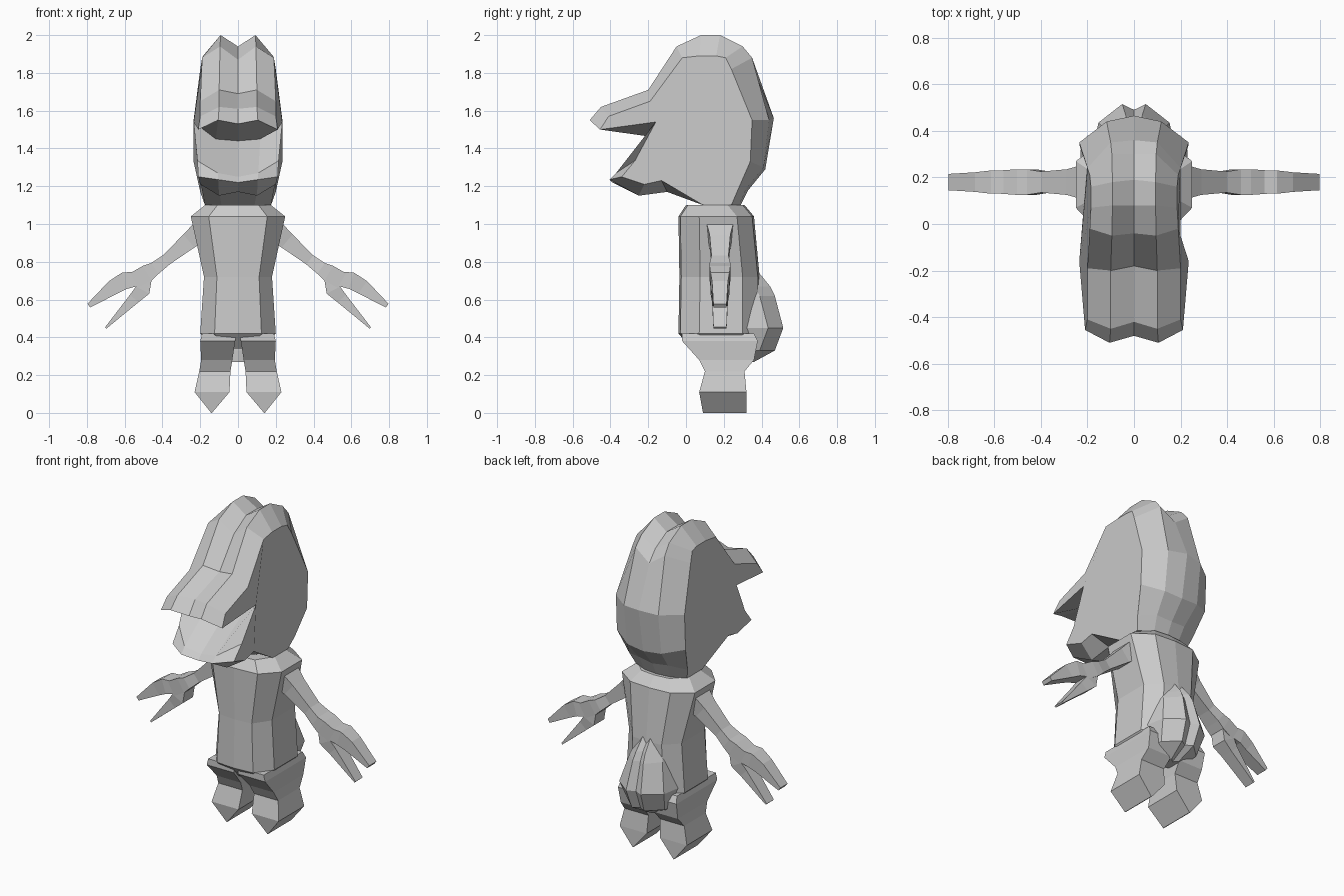
import bpy, bmesh
from mathutils import Vector


def make(name, rings, closed=True, cyclic=False, caps=True, mirror=False):
    """Loft faces between equal-length rows of points."""
    bm = bmesh.new()
    rows = [[bm.verts.new(p) for p in r] for r in rings]
    n = len(rows[0])
    pairs = list(zip(rows, rows[1:])) + ([(rows[-1], rows[0])] if cyclic else [])
    for a, b in pairs:
        for i in range(n if closed else n - 1):
            j = (i + 1) % n
            bm.faces.new((a[i], a[j], b[j], b[i]))
    if cyclic:
        bm.faces.new([r[0] for r in rows])
        bm.faces.new([r[-1] for r in rows])
    elif caps:
        bm.faces.new(rows[0])
        bm.faces.new(rows[-1])
    bmesh.ops.recalc_face_normals(bm, faces=bm.faces)
    me = bpy.data.meshes.new(name)
    bm.to_mesh(me)
    bm.free()
    ob = bpy.data.objects.new(name, me)
    bpy.context.collection.objects.link(ob)
    if mirror:
        ob.modifiers.new("Mirror", "MIRROR").use_mirror_merge = False
    return ob


# Head: strips run round the side profile; each row is
# side x, side y, side z, ridge y, ridge z, centre y, centre z
head_rows = [
    (.21, -.455, 1.50, -.51, 1.55, -.48, 1.53),   # upper beak
    (.20, -.41, 1.57, -.45, 1.62, -.42, 1.61),
    (.20, -.19, 1.65, -.20, 1.71, -.18, 1.69),
    (.19, -.02, 1.88, -.05, 1.94, -.04, 1.87),    # crown
    (.185, .07, 1.89, .08, 2.0, .08, 1.94),
    (.185, .16, 1.89, .18, 2.0, .19, 1.94),
    (.19, .21, 1.88, .30, 1.94, .30, 1.88),
    (.20, .24, 1.82, .35, 1.88, .36, 1.81),
    (.235, .35, 1.55, .44, 1.55, .465, 1.56),     # back of head
    (.235, .34, 1.33, .41, 1.30, .42, 1.29),
    (.20, .27, 1.17, .32, 1.19, .33, 1.18),
    (.175, .24, 1.10, .28, 1.10, .29, 1.10),
    (.175, .09, 1.10, .09, 1.10, .09, 1.10),      # neck and jaw
    (.20, -.13, 1.23, -.10, 1.17, -.10, 1.17),
    (.20, -.22, 1.21, -.25, 1.15, -.24, 1.17),
    (.21, -.34, 1.25, -.405, 1.235, -.39, 1.22),
    (.215, -.27, 1.335, -.37, 1.27, -.36, 1.25),
    (.235, -.16, 1.54, -.10, 1.45, -.08, 1.44),   # back of mouth
]
make("head", [[(-sx, sy, sz), (-sx / 2, my, mz), (0, cy, cz),
               (sx / 2, my, mz), (sx, sy, sz)]
              for sx, sy, sz, my, mz, cy, cz in head_rows],
     closed=False, cyclic=True)


def mirrored(half):
    """Complete a half ring whose first and last points lie on x = 0."""
    return half + [(-x, y, z) for x, y, z in half[-2:0:-1]]


# Torso: z, half width, front y, back y
torso = [(1.10, .175, .0, .30), (1.04, .25, -.04, .35), (.72, .18, -.035, .38),
         (.42, .20, -.04, .38), (.34, .13, .03, .33)]
make("torso", [mirrored([(0, f, z), (.62 * w, f + .01, z), (w, f + .11, z),
                         (w, b - .08, z), (.55 * w, b, z), (0, b + .01, z)])
               for z, w, f, b in torso])

# Tail stump: z, half width, back y
tail = [(.75, .09, .38), (.67, .11, .445), (.62, .13, .47), (.45, .18, .515),
        (.33, .15, .47), (.27, .09, .36)]
make("tail", [mirrored([(0, .26, z), (w, .28, z), (.85 * w, b - .08, z),
                        (.28 * w, b, z), (0, b - .025, z)]) for z, w, b in tail])

# Legs with wedge-shaped feet: z, inner x, outer x, front y, back y
leg = [(.42, .01, .19, -.02, .36), (.38, .015, .20, -.02, .38),
       (.28, .03, .195, .07, .36), (.22, .04, .205, .10, .31),
       (.11, .045, .23, .07, .32), (0, .138, .142, .09, .32)]
make("leg", [[(a, f, z), (b, f, z), (b, k, z), (a, k, z)] for z, a, b, f, k in leg],
     mirror=True)


def limb(name, path, yc=.18):
    """Rectangular tube in the xz plane: x, z, half height, half depth."""
    rings = []
    for i, (x, z, h, d) in enumerate(path):
        p, q = path[max(i - 1, 0)], path[min(i + 1, len(path) - 1)]
        t = Vector((q[0] - p[0], 0, q[1] - p[1])).normalized()
        nrm = Vector((-t.z, 0, t.x)) * h
        c = Vector((x, yc, z))
        dy = Vector((0, d, 0))
        rings.append([c + nrm + dy, c + nrm - dy, c - nrm - dy, c - nrm + dy])
    return make(name, rings, mirror=True)


# Arms and two-fingered pincers
limb("arm", [(.20, .96, .055, .07), (.26, .91, .045, .055), (.38, .81, .03, .045),
             (.44, .765, .035, .055), (.48, .74, .045, .055), (.55, .70, .045, .05)])
limb("upper_finger", [(.50, .715, .035, .05), (.60, .70, .045, .05),
                      (.66, .665, .04, .042), (.79, .568, .012, .035)])
limb("lower_finger", [(.49, .72, .035, .05), (.505, .65, .04, .05),
                      (.55, .605, .03, .042), (.70, .45, .005, .035)])
